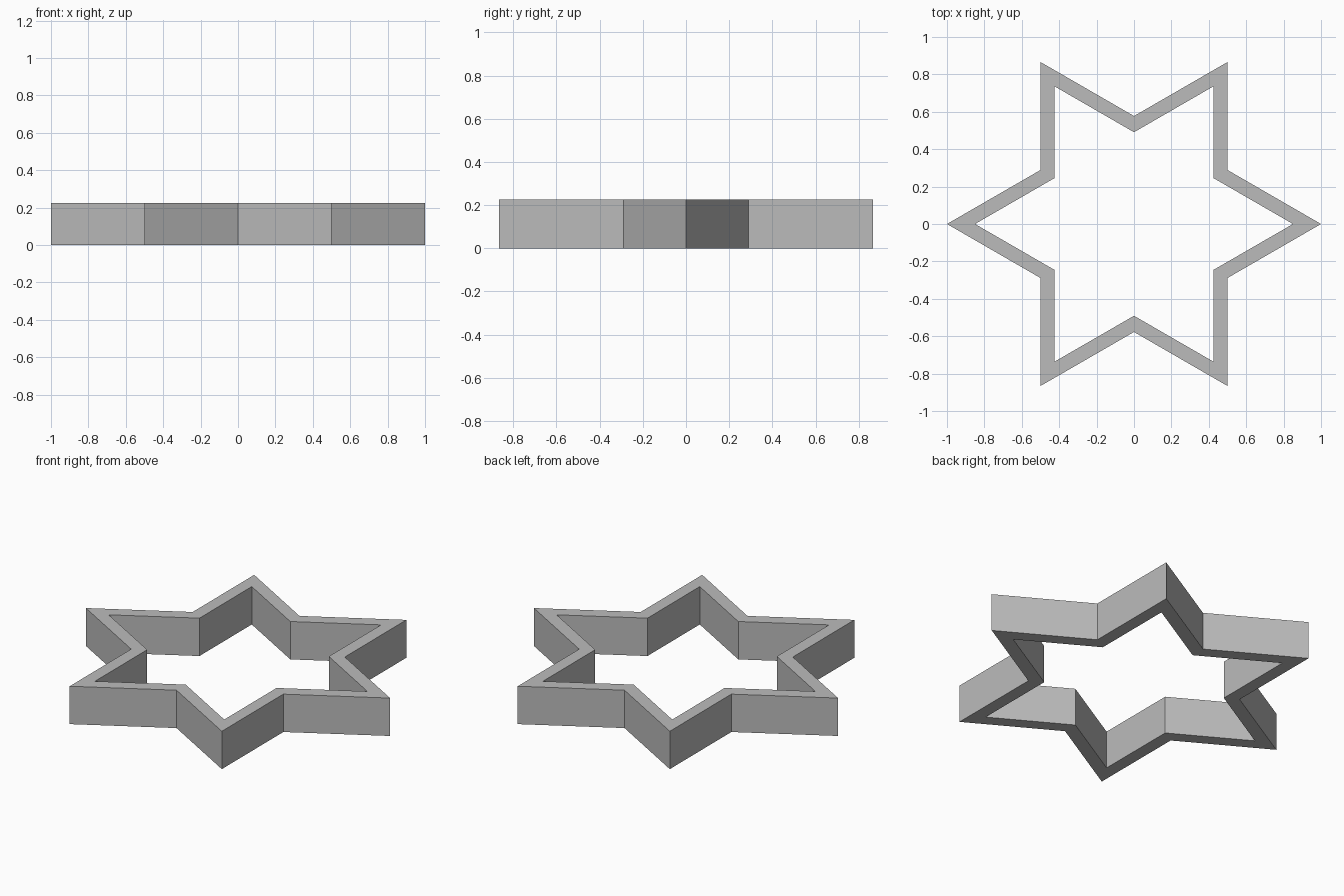
import bpy, bmesh
from math import cos, sin, pi, sqrt

if "Cube" in bpy.data.objects:
    bpy.data.objects.remove(bpy.data.objects["Cube"], do_unlink=True)

HEIGHT = 0.225
INNER_SCALE = 0.85
POINTS = 6

# Single grey material
grey = bpy.data.materials.new("grey")
grey.use_nodes = True
colour = (0.5, 0.5, 0.5, 1)
grey.diffuse_color = colour
grey.node_tree.nodes["Principled BSDF"].inputs["Base Color"].default_value = colour


def star_ring(bm, scale, z):
    """Alternating tips and notches of a six-pointed star."""
    ring = []
    for i in range(POINTS * 2):
        radius = scale * (1 if i % 2 == 0 else 1 / sqrt(3))
        angle = i * pi / POINTS
        ring.append(bm.verts.new((radius * cos(angle), radius * sin(angle), z)))
    return ring


# Star-shaped wall: four outlines joined around its cross-section
bm = bmesh.new()
rings = [star_ring(bm, s, z) for s, z in
         ((1, 0), (1, HEIGHT), (INNER_SCALE, HEIGHT), (INNER_SCALE, 0))]
for k, ring in enumerate(rings):
    following = rings[(k + 1) % len(rings)]
    for i in range(len(ring)):
        j = (i + 1) % len(ring)
        bm.faces.new((ring[i], ring[j], following[j], following[i]))
bmesh.ops.recalc_face_normals(bm, faces=bm.faces)

mesh = bpy.data.meshes.new("star_frame")
bm.to_mesh(mesh)
bm.free()
mesh.materials.append(grey)
star = bpy.data.objects.new("star_frame", mesh)
bpy.context.collection.objects.link(star)
